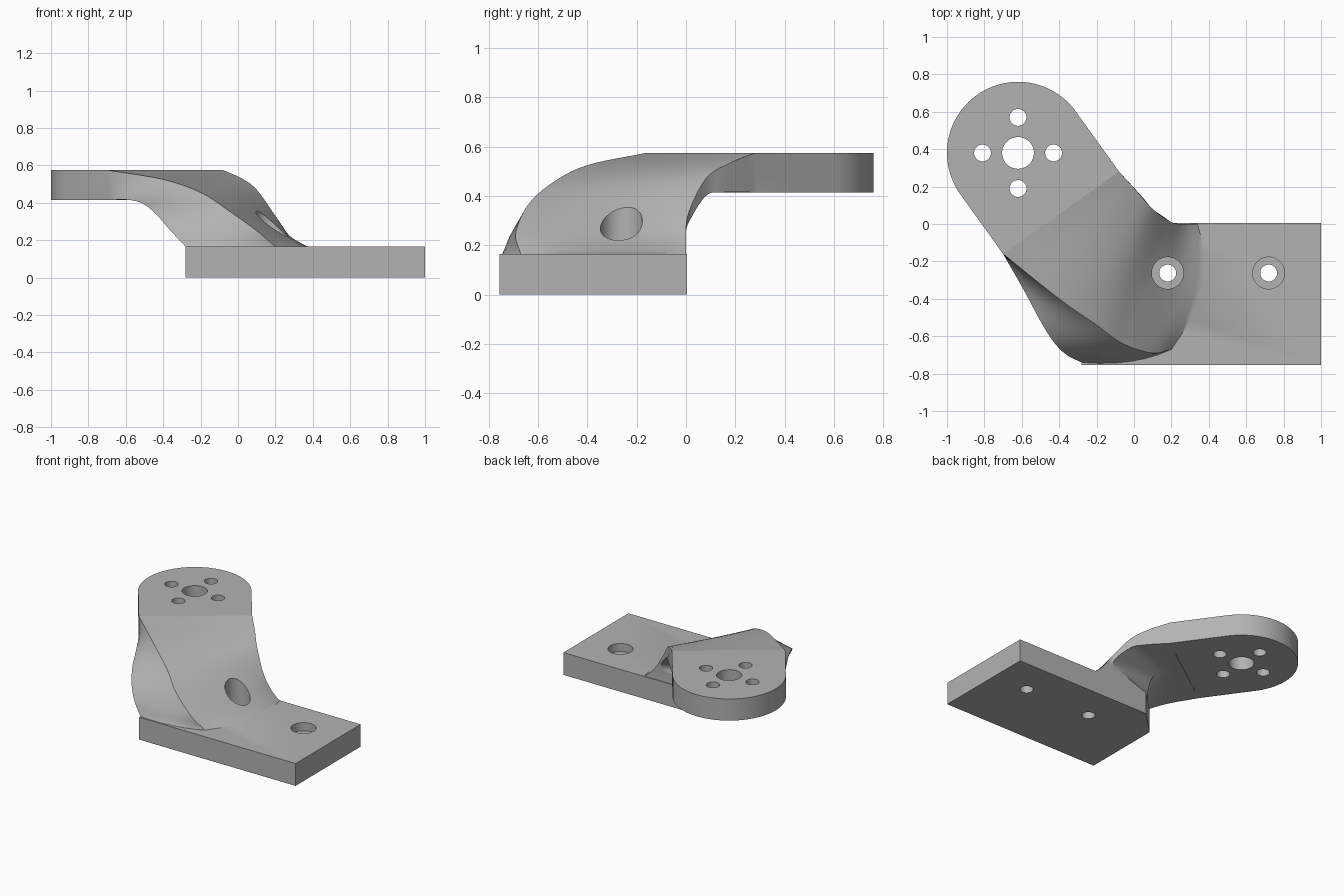
import bpy
import bmesh
import math
from mathutils import Vector

if "Cube" in bpy.data.objects:
    bpy.data.objects.remove(bpy.data.objects["Cube"], do_unlink=True)

grey = bpy.data.materials.new("plain_grey")
grey.use_nodes = True
grey.diffuse_color = (0.45, 0.45, 0.45, 1)
grey.node_tree.nodes["Principled BSDF"].inputs["Base Color"].default_value = grey.diffuse_color

BASE_TOP, ARM_LOW, ARM_TOP = 0.165, 0.415, 0.575
HUB, HUB_RADIUS = Vector((-0.62, 0.38)), 0.38


def add_object(name, bm):
    bmesh.ops.recalc_face_normals(bm, faces=bm.faces)
    mesh = bpy.data.meshes.new(name)
    bm.to_mesh(mesh)
    bm.free()
    mesh.materials.append(grey)
    obj = bpy.data.objects.new(name, mesh)
    bpy.context.collection.objects.link(obj)
    return obj


def prism(name, outline, low, high):
    bm = bmesh.new()
    face = bm.faces.new([bm.verts.new((p[0], p[1], low)) for p in outline])
    top = bmesh.ops.extrude_face_region(bm, geom=[face])["geom"]
    verts = [v for v in top if isinstance(v, bmesh.types.BMVert)]
    bmesh.ops.translate(bm, verts=verts, vec=(0, 0, high - low))
    return add_object(name, bm)


def circle(centre, radius, start=0.0, sweep=math.tau, steps=48):
    angles = [start + sweep * i / steps for i in range(steps)]
    return [(centre[0] + radius * math.cos(a), centre[1] + radius * math.sin(a)) for a in angles]


def combine(target, other, operation):
    mod = target.modifiers.new(operation.lower(), "BOOLEAN")
    mod.operation, mod.solver, mod.object = operation, "EXACT", other
    bpy.context.view_layer.objects.active = target
    bpy.ops.object.modifier_apply(modifier=mod.name)
    bpy.data.objects.remove(other, do_unlink=True)


def smooth_path(points, steps=5):
    """Catmull-Rom curve through points given in hundredths."""
    p = [Vector(q) / 100 for q in points]
    p = [2 * p[0] - p[1]] + p + [2 * p[-1] - p[-2]]
    path = []
    for a, b, c, d in zip(p, p[1:], p[2:], p[3:]):
        for i in range(steps):
            t = i / steps
            path.append(b + 0.5 * t * (c - a + t * (2 * a - 5 * b + 4 * c - d
                                                    + t * (3 * (b - c) + d - a))))
    return path + [p[-2]]


# Rails of the twisted neck, from the arm down to the base
top_right = smooth_path([(-8, 28, 57.5), (2, 17, 53), (10, 8, 47), (20, 1, 33), (27, 0, 23), (34, 0, 16.5)])
top_left = smooth_path([(-70, -16, 57.5), (-40, -40, 52.5), (-20, -54, 45.5), (-6, -64, 36.5), (10, -69, 25), (20, -67, 16.5)])
low_left = smooth_path([(-70, -16, 41.5), (-58, -37, 41.5), (-50, -52, 39), (-43, -63, 33), (-36, -70, 25), (-28, -74, 16.5)])
low_mid = smooth_path([(-40, 5, 41.5), (-32, -2, 41.5), (-26, -5, 40), (-22, -8, 35), (-20, -9, 26), (-19, -8.5, 16.5)])
low_right = smooth_path([(-8, 28, 41.5), (4, 15, 41.5), (10, 8, 40), (19, 1, 29), (10, 0, 24), (-10, 0, 16.5)])

# Sides of each section: rail, next rail, divisions, bulge at the foot
sides = [
    (top_right, top_left, 8, Vector((0.09, 0, 0))),
    (top_left, low_left, 6, Vector((0.02, -0.03, 0))),
    (low_left, low_mid, 3, Vector()),
    (low_mid, low_right, 3, Vector()),
    (low_right, top_right, 2, Vector()),
]

# Neck
bm = bmesh.new()
rings = []
last = len(top_right) - 1
for row in range(last + 1):
    ring = []
    for rail, following, count, bulge in sides:
        for i in range(count):
            s = i / count
            swell = bulge * (4 * s * (1 - s) * (row / last) ** 4)
            ring.append(rail[row].lerp(following[row], s) + swell)
    rings.append(ring)
middle = Vector((0.03, -0.35, 0))
foot = [middle + (p - middle) * 0.97 for p in rings[-1]]
for p in foot:
    p.z = 0.12
rings.append(foot)
loops = [[bm.verts.new(p) for p in ring] for ring in rings]
for upper, lower in zip(loops, loops[1:]):
    for i in range(len(upper)):
        bm.faces.new((upper[i - 1], upper[i], lower[i], lower[i - 1]))
bm.faces.new(loops[0])
bm.faces.new(loops[-1])
bmesh.ops.triangulate(bm, faces=[f for f in bm.faces if len(f.verts) == 4])
neck = add_object("neck", bm)

# Base plate with its inner corner cut away
bracket = prism("bracket", [(-0.28, -0.755), (1, -0.755), (1, 0.005), (-0.1, 0.005), (-0.28, -0.17)], 0, BASE_TOP)

# Arm plate with a round end
arm_end = circle(HUB, HUB_RADIUS, math.radians(36), math.pi)
arm_end.append((HUB.x - 0.307, HUB.y - 0.223))
arm = prism("arm_plate", arm_end + [rings[0][8].xy, rings[0][0].xy], ARM_LOW, ARM_TOP)

combine(bracket, neck, "UNION")
combine(bracket, arm, "UNION")

# Counterbored screw holes in the base
for x in (0.18, 0.72):
    for radius, low in ((0.045, -0.1), (0.085, 0.105)):
        combine(bracket, prism("drill", circle((x, -0.262), radius), low, 0.8), "DIFFERENCE")

# Centre hole and four bolt holes in the arm
holes = [(HUB, 0.085)] + [(p, 0.045) for p in circle(HUB, 0.19, steps=4)]
for centre, radius in holes:
    combine(bracket, prism("drill", circle(centre, radius), 0.3, 0.8), "DIFFERENCE")

bpy.ops.object.select_all(action="DESELECT")
bracket.select_set(True)
bpy.context.view_layer.objects.active = bracket
bpy.ops.object.shade_smooth_by_angle(angle=math.radians(32))
